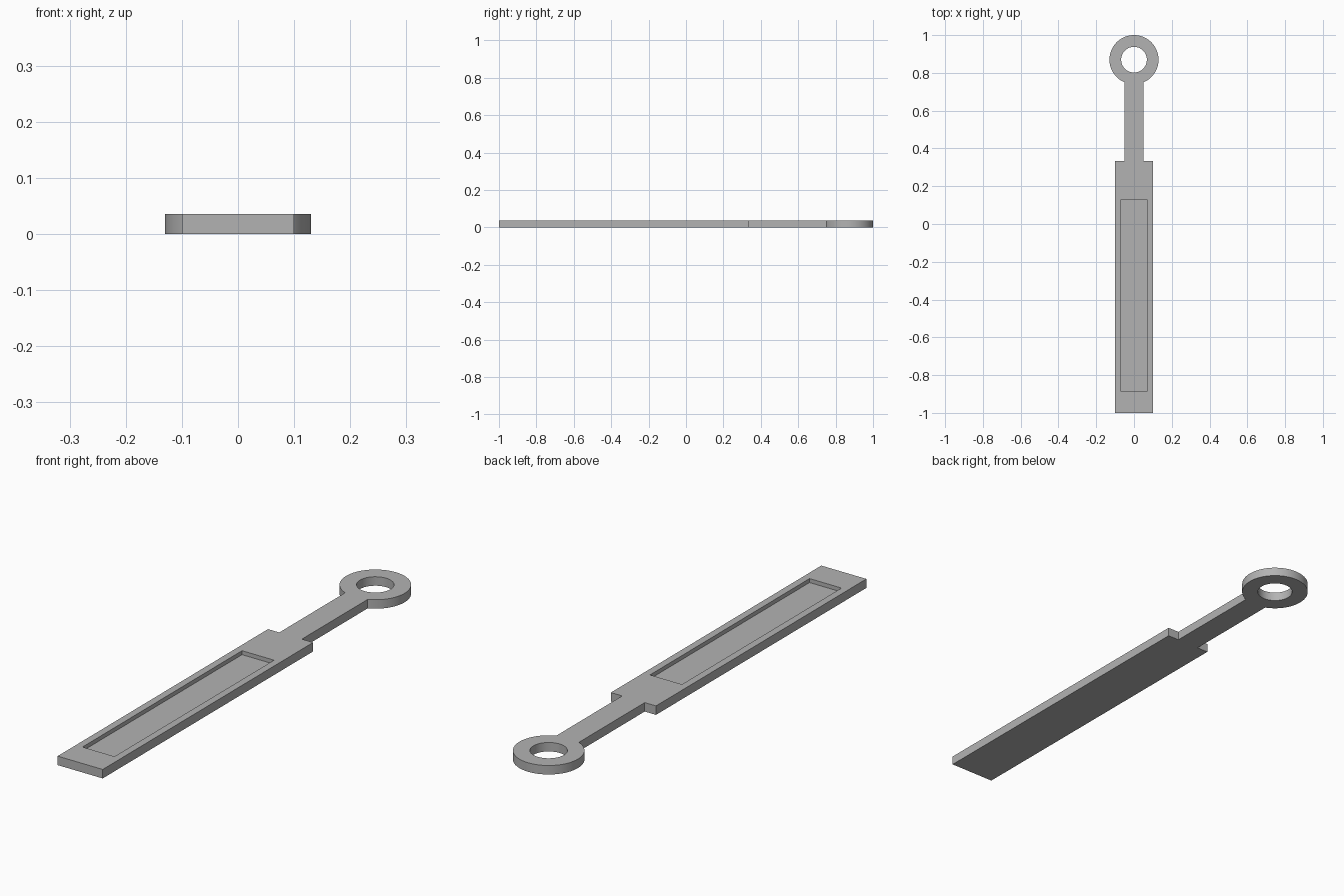
import bpy
import bmesh
from math import asin, cos, sin, pi

cube = bpy.data.objects.get("Cube")
if cube:
    bpy.data.objects.remove(cube, do_unlink=True)

THICK = 0.036
RECESS_DEPTH = 0.016
BODY_W, NECK_W, SHOULDER_Y = 0.1, 0.05, 0.333
RING_R, HOLE_R, RING_Y = 0.13, 0.068, 0.87

grey = bpy.data.materials.new("plain grey")
grey.use_nodes = True
grey.diffuse_color = (0.45, 0.45, 0.45, 1)
grey.node_tree.nodes["Principled BSDF"].inputs["Base Color"].default_value = grey.diffuse_color


def prism(name, outline, z0, z1):
    """Extrude a flat outline (counter-clockwise) from z0 to z1."""
    bm = bmesh.new()
    base = bm.faces.new([bm.verts.new((x, y, z0)) for x, y in outline])
    top = bmesh.ops.extrude_face_region(bm, geom=[base], use_keep_orig=True)
    verts = [g for g in top["geom"] if isinstance(g, bmesh.types.BMVert)]
    bmesh.ops.translate(bm, verts=verts, vec=(0, 0, z1 - z0))
    bmesh.ops.recalc_face_normals(bm, faces=bm.faces)
    mesh = bpy.data.meshes.new(name)
    bm.to_mesh(mesh)
    bm.free()
    mesh.materials.append(grey)
    obj = bpy.data.objects.new(name, mesh)
    bpy.context.collection.objects.link(obj)
    return obj


def arc(radius, start, end, steps):
    """Points around the ring centre."""
    angles = [start + (end - start) * i / steps for i in range(steps + 1)]
    return [(radius * cos(a), RING_Y + radius * sin(a)) for a in angles]


def cut(target, cutter):
    """Subtract the cutter from the target and discard it."""
    mod = target.modifiers.new("cut", 'BOOLEAN')
    mod.operation = 'DIFFERENCE'
    mod.solver = 'EXACT'
    mod.object = cutter
    cutter.hide_render = True
    bpy.context.view_layer.objects.active = target
    bpy.ops.object.modifier_apply(modifier=mod.name)
    bpy.data.objects.remove(cutter, do_unlink=True)


# Handle, neck and ring share one outline
join = asin(NECK_W / RING_R) - pi / 2
outline = [(-NECK_W, SHOULDER_Y), (-BODY_W, SHOULDER_Y), (-BODY_W, -1),
           (BODY_W, -1), (BODY_W, SHOULDER_Y), (NECK_W, SHOULDER_Y)]
outline += arc(RING_R, join, pi - join, 64)
tag = prism("handle_with_ring", outline, 0, THICK)

# Round hole through the ring
cut(tag, prism("hole_cutter", arc(HOLE_R, 0, 2 * pi, 64)[:-1], -0.1, 0.1))

# Shallow rectangular recess in the top face
recess = [(-0.071, -0.884), (0.071, -0.884), (0.071, 0.127), (-0.071, 0.127)]
cut(tag, prism("recess_cutter", recess, THICK - RECESS_DEPTH, 0.1))

# Smooth curved walls, sharp edges
bpy.ops.object.select_all(action='DESELECT')
tag.select_set(True)
bpy.context.view_layer.objects.active = tag
bpy.ops.object.shade_smooth_by_angle(angle=pi / 6)
